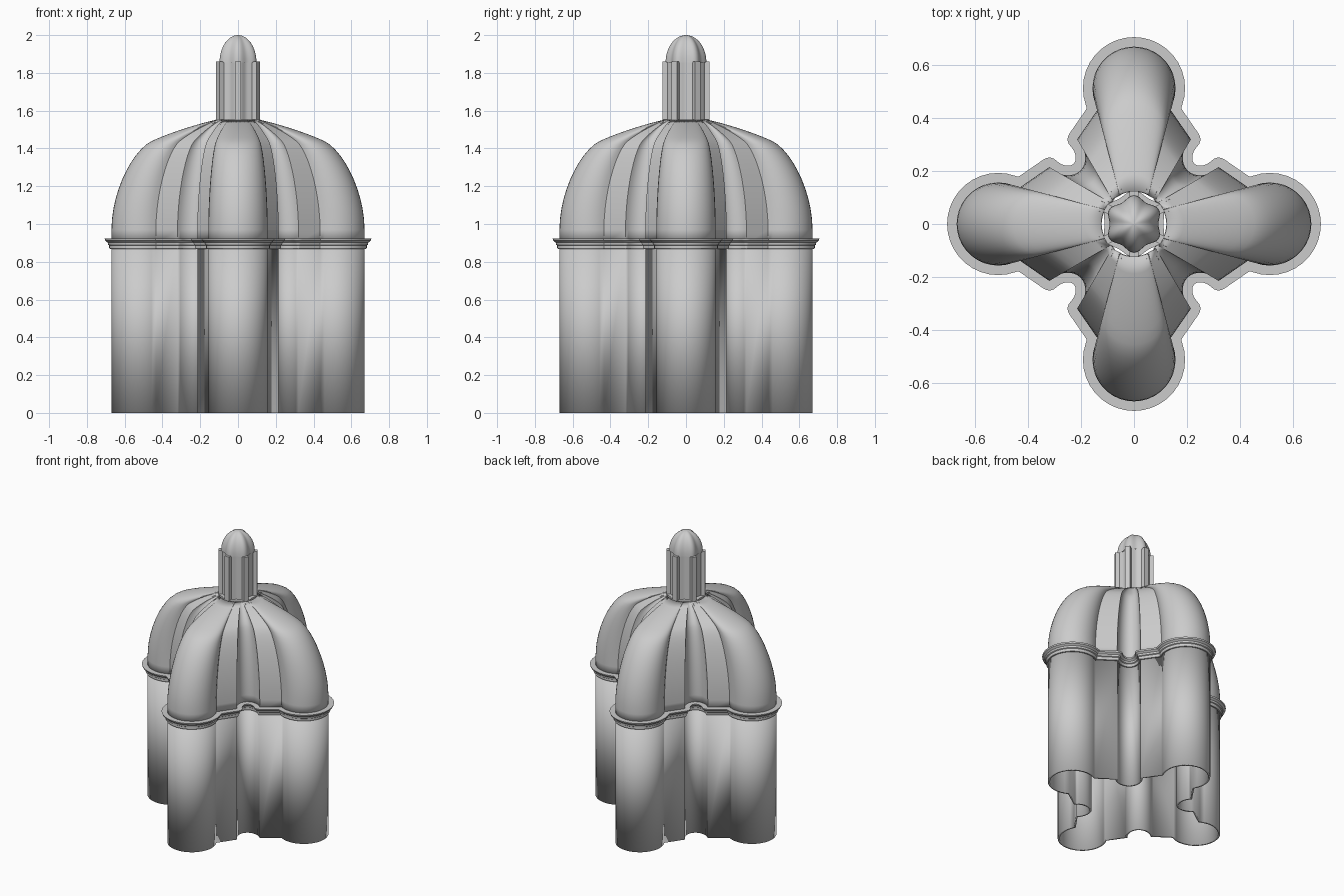
import bpy, bmesh, math
from mathutils import Vector, Matrix
from mathutils.geometry import interpolate_bezier

cube = bpy.data.objects.get("Cube")
if cube:
    bpy.data.objects.remove(cube)

stone = bpy.data.materials.new("pale_grey_stone")
stone.use_nodes = True
GREY = (0.6, 0.6, 0.6, 1)
stone.diffuse_color = GREY
stone.node_tree.nodes["Principled BSDF"].inputs["Base Color"].default_value = GREY


def finish(name, bm, thickness=0):
    bmesh.ops.remove_doubles(bm, verts=bm.verts[:], dist=0.0002)
    mesh = bpy.data.meshes.new(name)
    bm.to_mesh(mesh)
    bm.free()
    mesh.materials.append(stone)
    obj = bpy.data.objects.new(name, mesh)
    bpy.context.collection.objects.link(obj)
    bpy.ops.object.select_all(action='DESELECT')
    obj.select_set(True)
    bpy.context.view_layer.objects.active = obj
    bpy.ops.object.shade_smooth_by_angle(angle=math.radians(30))
    if thickness:
        mod = obj.modifiers.new("thickness", 'SOLIDIFY')
        mod.thickness = thickness
        mod.offset = -1
    return obj


def loft(name, rows, cap=False, thickness=0):
    """Skin closed rings of points, listed from bottom to top."""
    bm = bmesh.new()
    rings = [[bm.verts.new(p) for p in row] for row in rows]
    n = len(rings[0])
    for low, high in zip(rings, rings[1:]):
        for i in range(n):
            j = (i + 1) % n
            bm.faces.new((low[i], low[j], high[j], high[i]))
    if cap:
        bm.faces.new(rings[-1])
    return finish(name, bm, thickness)


def half_bay():
    """Plan from a lobe tip to the diagonal: (point, outward normal) pairs."""
    out = []
    centre, radius = Vector((0, 0.513)), 0.157
    corner = Vector((0.215, 0.32))
    for i in range(13):
        a = math.radians(90 - 10 * i)
        n = Vector((math.cos(a), math.sin(a)))
        out.append((centre + n * radius, n))
    # mitred crease between lobe and flat panel
    crease, n1 = out.pop()
    along = (corner - crease).normalized()
    flat = Vector((-along.y, along.x))
    out.append((crease, (n1 + flat) / (1 + n1.dot(flat))))
    # rounded fan of normals at the panel corner
    u, v = Vector((-1, 1)).normalized(), Vector((1, 1)).normalized()
    for i in range(5):
        out.append((corner, flat.slerp(-u, i / 5)))
    # concave channel on the diagonal
    mid = v * corner.dot(v)
    a, d = corner.dot(u), 0.092
    for i in range(9):
        t = math.radians(90 * i / 8)
        p = mid + u * a * math.cos(t) - v * d * math.sin(t)
        out.append((p, (v * math.sin(t) / d - u * math.cos(t) / a).normalized()))
    return out


def full_plan():
    half = half_bay()
    flip = lambda q: Vector((-q.x, q.y))
    bay = half[::-1] + [(flip(p), flip(n)) for p, n in half[1:-1]]
    plan = []
    for k in range(4):
        rot = Matrix.Rotation(k * math.pi / 2, 2)
        plan += [(rot @ p, rot @ n) for p, n in bay]
    return plan


PLAN = full_plan()


def ring(offset, z):
    return [(*(p + n * offset), z) for p, n in PLAN]


# Lower walls: open-bottomed thin shell
loft("lower_wall", [ring(0, 0), ring(0, 0.9)], thickness=0.014)

# Moulded cornice following the plan
cornice = [(-0.012, 0.868), (0.008, 0.868), (0.012, 0.874), (0.012, 0.886),
           (0.018, 0.89), (0.02, 0.902), (0.033, 0.912), (0.036, 0.922),
           (-0.012, 0.922)]
loft("cornice", [ring(o, z) for o, z in cornice])

# Ribbed dome: plan blends into a small round collar at the top
R_TOP, R_BASE = 0.125, 0.67


def collar_point(p):
    a = math.atan2(p.y, p.x)
    axis = round(a / (math.pi / 2)) * math.pi / 2
    a = axis + math.pi / 4 * math.sin((a - axis) * 2)
    return Vector((math.cos(a), math.sin(a))) * R_TOP


def bezier(pts, n):
    return interpolate_bezier(*[Vector((x, z, 0)) for x, z in pts], n)


profile = [Vector((R_BASE, 0.9, 0))]
profile += bezier([(R_BASE, 0.97), (0.67, 1.17), (0.56, 1.39), (0.455, 1.44)], 12)
profile += bezier([(0.455, 1.44), (0.38, 1.475), (0.25, 1.52), (R_TOP, 1.55)], 7)[1:]
rows = []
for r, z, _ in profile:
    f = (r - R_TOP) / (R_BASE - R_TOP)
    rows.append([(*collar_point(p).lerp(p, f), z) for p, n in PLAN])
loft("ribbed_dome", rows, thickness=0.012)


# Lantern on top, six-sided
def star(radius, wave, z):
    pts = []
    for i in range(72):
        a = math.tau * i / 72
        r = radius * (1 + wave * math.cos(6 * (a - math.pi / 2)))
        pts.append((r * math.cos(a), r * math.sin(a), z))
    return pts


loft("lantern_collar", [star(0.118, 0.06, 1.53), star(0.118, 0.06, 1.552)], cap=True)
loft("lantern_core", [star(0.094, 0.09, 1.54), star(0.094, 0.09, 1.858)], cap=True)

bm = bmesh.new()
for k in range(6):
    place = (Matrix.Rotation(k * math.pi / 3, 4, 'Z')
             @ Matrix.Translation((0, 0.108, 1.703))
             @ Matrix.Diagonal((0.034, 0.032, 0.314, 1)))
    bmesh.ops.create_cube(bm, size=1, matrix=place)
finish("lantern_pilasters", bm)

# Fluted cap of the lantern
rows = []
for i in range(13):
    t = math.radians(89.5 * i / 12)
    rows.append(star(0.1 * math.cos(t), 0.08, 1.855 + 0.145 * math.sin(t)))
loft("lantern_cap", rows, cap=True)
